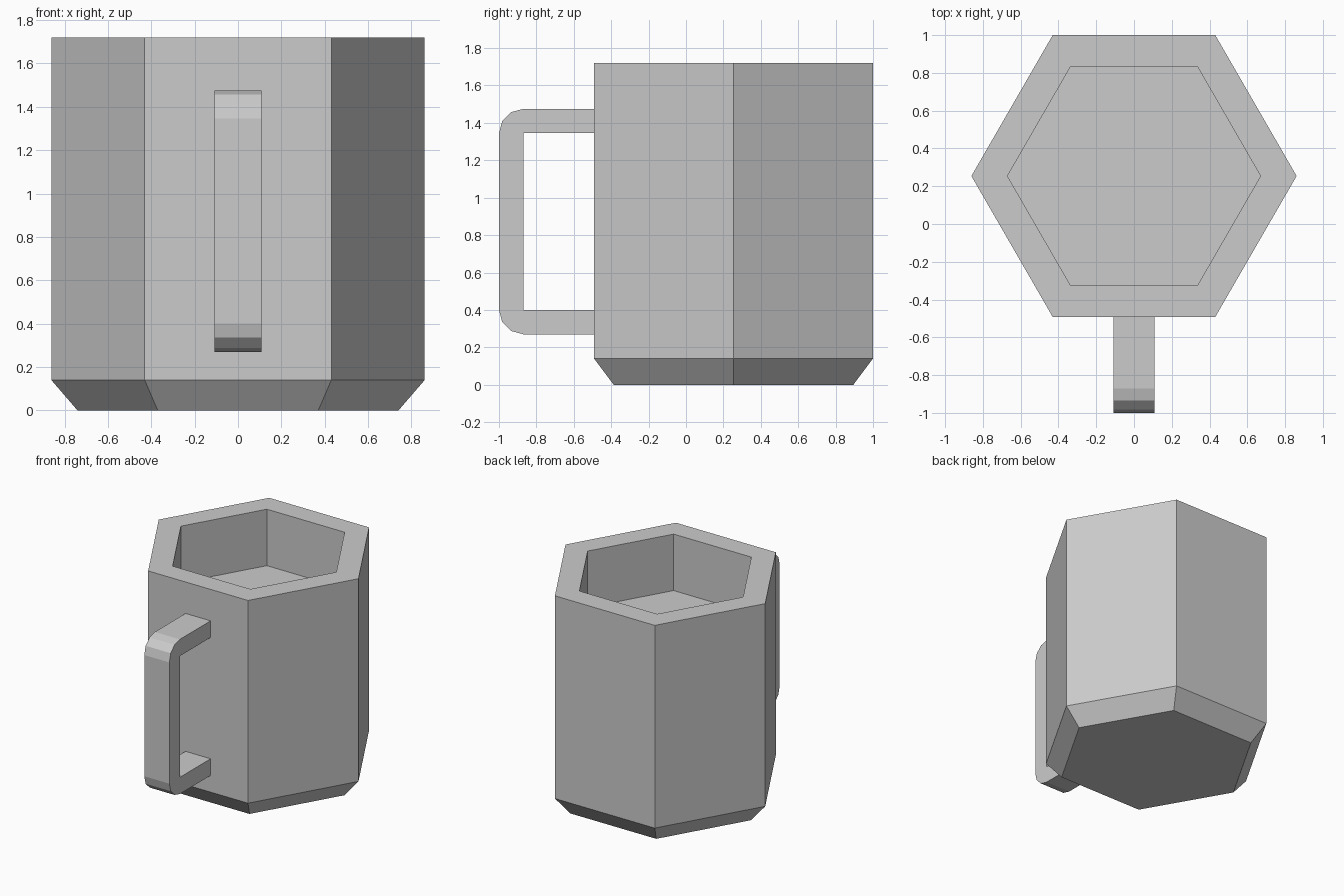
import bpy, bmesh, math

if "Cube" in bpy.data.objects:
    bpy.data.objects.remove(bpy.data.objects["Cube"])

CENTER_Y = 0.254


def finish(bm, name):
    bmesh.ops.recalc_face_normals(bm, faces=bm.faces[:])
    mesh = bpy.data.meshes.new(name)
    bm.to_mesh(mesh)
    bm.free()
    obj = bpy.data.objects.new(name, mesh)
    bpy.context.collection.objects.link(obj)
    return obj


# Hexagonal cup: (radius, z) rings from the base, over the rim, to the inner floor
bm = bmesh.new()
profile = [(0.74, 0), (0.861, 0.14), (0.861, 1.72), (0.67, 1.72), (0.67, 1.28)]
rings = [[bm.verts.new((r * math.cos(i * math.pi / 3),
                        CENTER_Y + r * math.sin(i * math.pi / 3), z))
          for i in range(6)] for r, z in profile]
for a, b in zip(rings, rings[1:]):
    for i in range(6):
        j = (i + 1) % 6
        bm.faces.new((a[i], a[j], b[j], b[i]))
bm.faces.new(rings[0])
bm.faces.new(rings[-1])
finish(bm, "cup_body")

# Handle: side profile with rounded outer corners, extruded across x
THICK, HALF_WIDTH, WALL_Y, INNER_Y = 0.13, 0.108, -0.485, -0.87
LOW, HIGH = 0.40, 1.345


def corner(z, start):
    return [(INNER_Y + THICK * math.cos(math.radians(start + 30 * k)),
             z + THICK * math.sin(math.radians(start + 30 * k))) for k in range(4)]


outline = ([(WALL_Y, HIGH + THICK)] + corner(HIGH, 90) + corner(LOW, 180)
           + [(WALL_Y, LOW - THICK), (WALL_Y, LOW), (INNER_Y, LOW),
              (INNER_Y, HIGH), (WALL_Y, HIGH)])
bm = bmesh.new()
side = bm.faces.new([bm.verts.new((-HALF_WIDTH, y, z)) for y, z in outline])
ext = bmesh.ops.extrude_face_region(bm, geom=[side], use_keep_orig=True)
moved = [g for g in ext["geom"] if isinstance(g, bmesh.types.BMVert)]
bmesh.ops.translate(bm, verts=moved, vec=(2 * HALF_WIDTH, 0, 0))
finish(bm, "handle")
